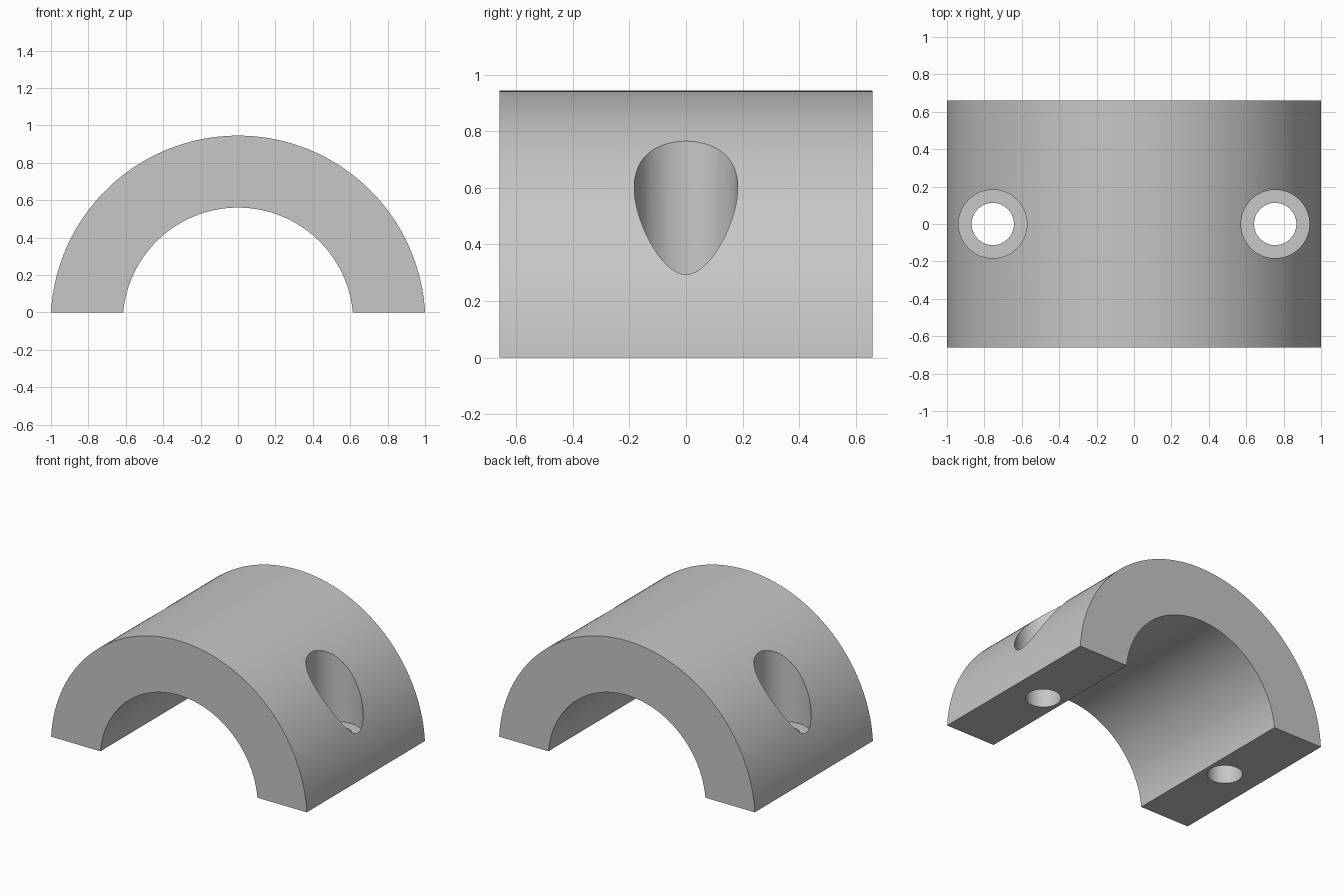
import bpy
import bmesh
from math import asin, cos, pi, sin

cube = bpy.data.objects.get("Cube")
if cube:
    bpy.data.objects.remove(cube, do_unlink=True)

# Dimensions
DROP = 0.0566            # arc centre lies this far below the split face
OUTER_R, INNER_R = 1.0016, 0.6166
HALF_LENGTH = 0.66
HOLE_X, HOLE_R = 0.755, 0.113
BORE_R, BORE_FLOOR = 0.183, 0.24
STEPS = 96

grey = bpy.data.materials.new("plain grey")
grey.use_nodes = True
colour = (0.57, 0.57, 0.57, 1)
grey.diffuse_color = colour
grey.node_tree.nodes["Principled BSDF"].inputs["Base Color"].default_value = colour


def add_mesh(name, bm):
    mesh = bpy.data.meshes.new(name)
    bmesh.ops.recalc_face_normals(bm, faces=bm.faces)
    bm.to_mesh(mesh)
    bm.free()
    obj = bpy.data.objects.new(name, mesh)
    bpy.context.collection.objects.link(obj)
    mesh.materials.append(grey)
    return obj


def arc(radius):
    """Arc points above the split face, from +x over to -x."""
    start = asin(DROP / radius)
    angles = [start + (pi - 2 * start) * i / STEPS for i in range(STEPS + 1)]
    return [(radius * cos(a), radius * sin(a) - DROP) for a in angles]


def cylinder_cutter(name, x, radius, bottom, top):
    bm = bmesh.new()
    bmesh.ops.create_cone(bm, cap_ends=True, segments=64, radius1=radius,
                          radius2=radius, depth=top - bottom)
    bmesh.ops.translate(bm, verts=bm.verts, vec=(x, 0, (top + bottom) / 2))
    obj = add_mesh(name, bm)
    obj.hide_render = True
    return obj


# Half ring: profile extruded along y
bm = bmesh.new()
outline = arc(OUTER_R) + arc(INNER_R)[::-1]
profile = bm.faces.new([bm.verts.new((x, -HALF_LENGTH, max(z, 0))) for x, z in outline])
extruded = bmesh.ops.extrude_face_region(bm, geom=[profile], use_keep_orig=True)
moved = [v for v in extruded["geom"] if isinstance(v, bmesh.types.BMVert)]
bmesh.ops.translate(bm, verts=moved, vec=(0, 2 * HALF_LENGTH, 0))
clamp = add_mesh("half_clamp", bm)

bpy.ops.object.select_all(action="DESELECT")
clamp.select_set(True)
bpy.context.view_layer.objects.active = clamp

# Bolt holes with counterbores on both sides
for side in (1, -1):
    for radius, bottom in ((HOLE_R, -0.3), (BORE_R, BORE_FLOOR)):
        cutter = cylinder_cutter("bolt_cutter", side * HOLE_X, radius, bottom, 1.3)
        cut = clamp.modifiers.new("bolt_hole", "BOOLEAN")
        cut.operation = "DIFFERENCE"
        cut.solver = "EXACT"
        cut.object = cutter
        bpy.ops.object.modifier_apply(modifier=cut.name)
        bpy.data.objects.remove(cutter, do_unlink=True)

bpy.ops.object.shade_smooth_by_angle(angle=pi / 6)
